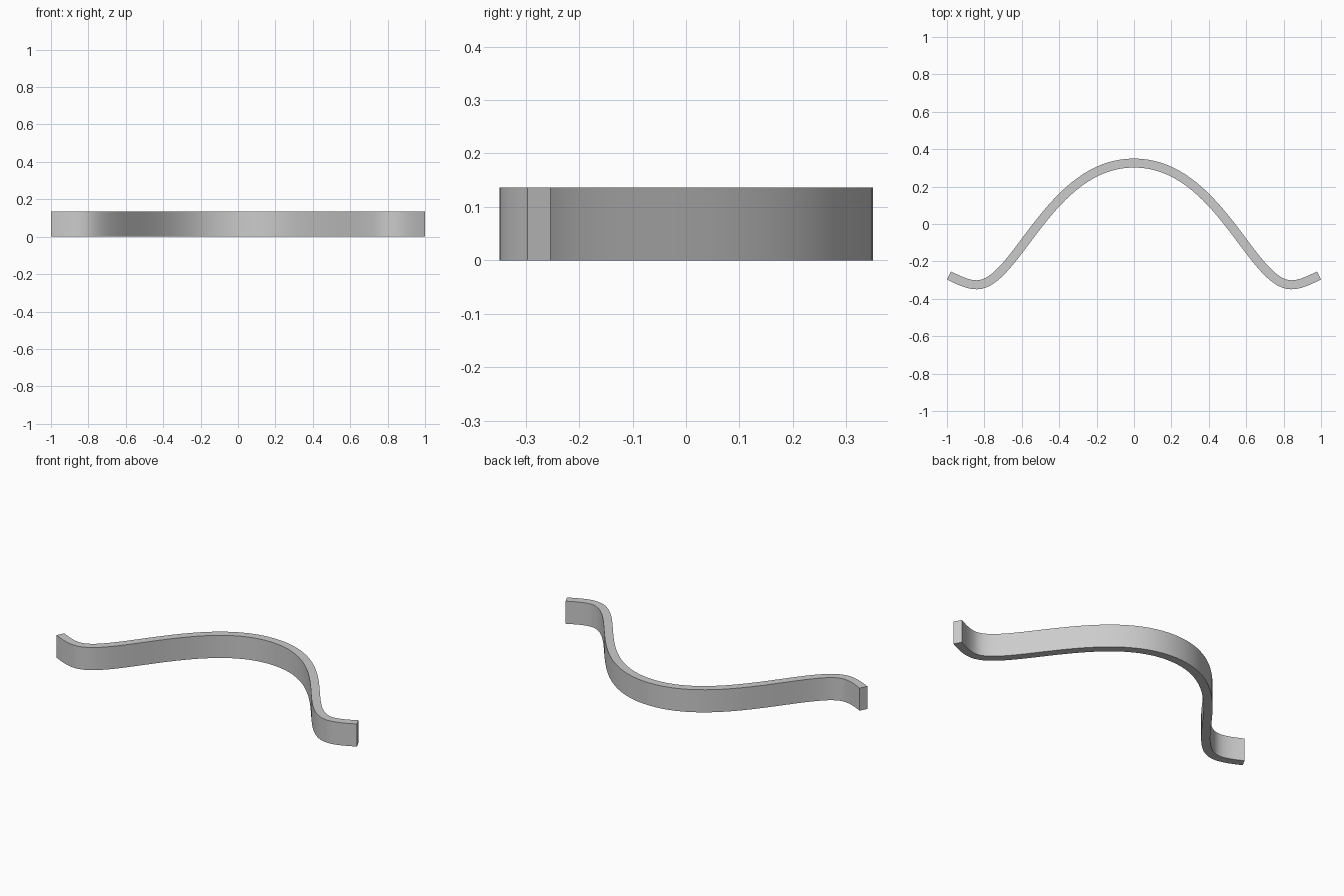
import bpy
import bmesh
from mathutils import Vector
from mathutils.geometry import interpolate_bezier

cube = bpy.data.objects.get("Cube")
if cube:
    bpy.data.objects.remove(cube, do_unlink=True)

HEIGHT = 0.136
THICKNESS = 0.048

# Plain grey material
grey = bpy.data.materials.new("plain_grey")
grey.use_nodes = True
colour = (0.6, 0.6, 0.6, 1)
grey.diffuse_color = colour
grey.node_tree.nodes["Principled BSDF"].inputs["Base Color"].default_value = colour

# Half of the centre line: crest to trough, then trough to flared tip
crest, trough, tip = Vector((0, 0.326)), Vector((0.84, -0.325)), Vector((0.989, -0.275))
slope = interpolate_bezier(crest, Vector((0.45, crest.y)), Vector((0.63, trough.y)), trough, 33)
flare = interpolate_bezier(trough, Vector((0.89, trough.y)), tip - Vector((0.05, 0.025)), tip, 11)
half = slope + flare[1:]
path = [Vector((-p.x, p.y)) for p in reversed(half[1:])] + half

# Upright wall along the mirrored centre line
bm = bmesh.new()
columns = [[bm.verts.new((p.x, p.y, z)) for z in (0, HEIGHT)] for p in path]
for a, b in zip(columns, columns[1:]):
    bm.faces.new((a[0], b[0], b[1], a[1]))
mesh = bpy.data.meshes.new("curved_strip")
bm.to_mesh(mesh)
bm.free()
mesh.materials.append(grey)
strip = bpy.data.objects.new("curved_strip", mesh)
bpy.context.collection.objects.link(strip)

# Thicken evenly to both sides
solid = strip.modifiers.new("thickness", 'SOLIDIFY')
solid.thickness = THICKNESS
solid.offset = 0
solid.use_even_offset = True

# Smooth bends, crisp rims
bpy.ops.object.select_all(action='DESELECT')
strip.select_set(True)
bpy.context.view_layer.objects.active = strip
bpy.ops.object.modifier_apply(modifier=solid.name)
bpy.ops.object.shade_smooth_by_angle()
